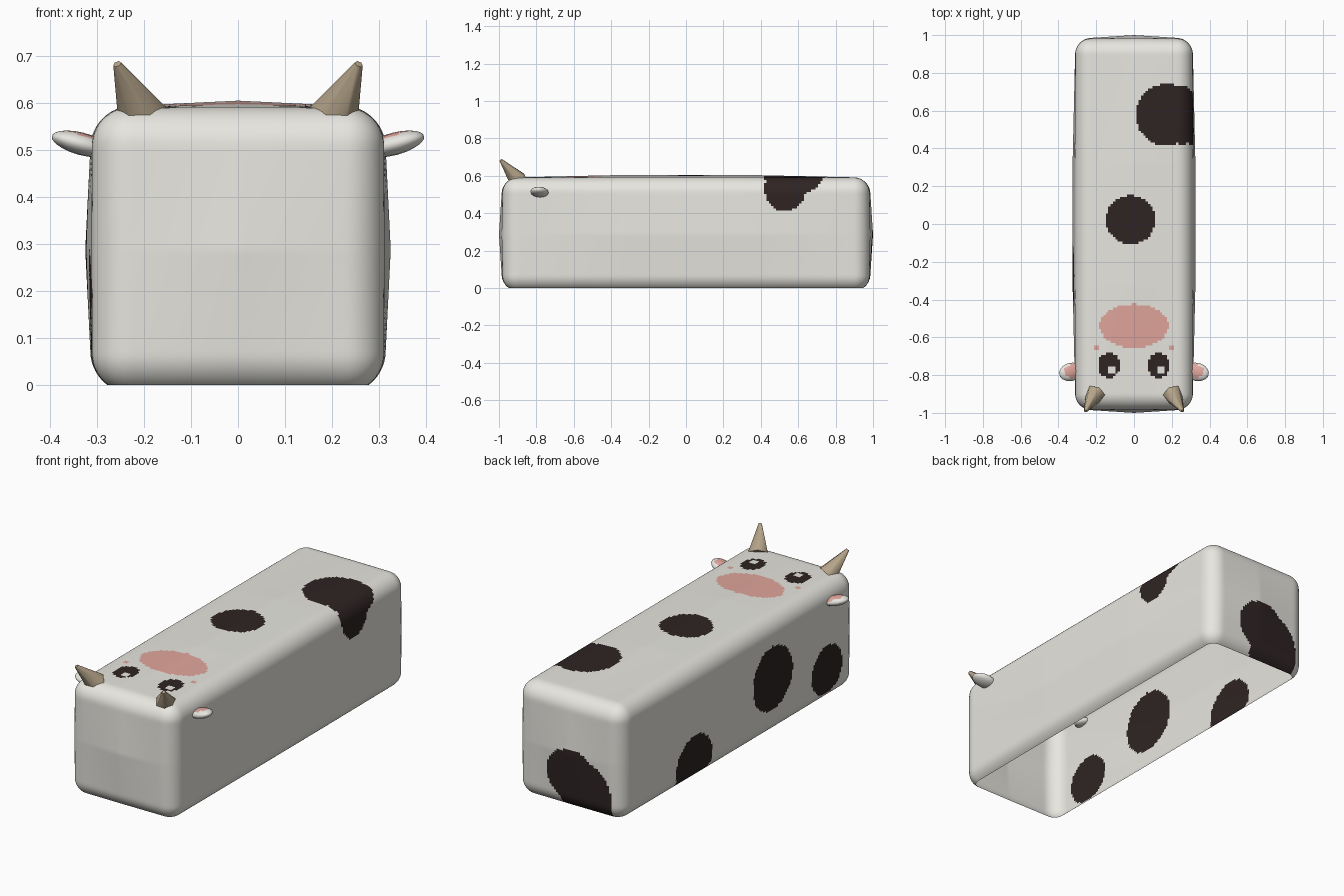
import bpy, bmesh, math
from mathutils import Vector, Matrix

if "Cube" in bpy.data.objects:
    bpy.data.objects.remove(bpy.data.objects["Cube"])


def material(name, rgb):
    m = bpy.data.materials.new(name)
    m.diffuse_color = (*rgb, 1)
    m.use_nodes = True
    m.node_tree.nodes["Principled BSDF"].inputs["Base Color"].default_value = m.diffuse_color
    return m


WHITE = material("warm white", (0.80, 0.79, 0.74))
DARK = material("dark brown", (0.028, 0.017, 0.017))
PINK = material("soft pink", (0.75, 0.38, 0.33))
HORN = material("horn tan", (0.46, 0.37, 0.25))


def finish(bm, name, mats, angle=None):
    me = bpy.data.meshes.new(name)
    for f in bm.faces:
        f.smooth = True
    bm.to_mesh(me)
    bm.free()
    ob = bpy.data.objects.new(name, me)
    bpy.context.collection.objects.link(ob)
    for m in mats:
        me.materials.append(m)
    if angle:
        bpy.context.view_layer.objects.active = ob
        ob.select_set(True)
        bpy.ops.object.shade_smooth_by_angle(angle=angle)
        ob.select_set(False)
    return ob


def inside(u, v, cu, cv, ru, rv):
    return ((u - cu) / ru) ** 2 + ((v - cv) / rv) ** 2 < 1


# Body shell: rounded box with slightly bulging sides, open underneath
HALF = Vector((0.31, 0.98, 0.302))
MID_Z, RADIUS, CELL = 0.288, 0.08, 0.0125


def shape(p):
    core = Vector([max(-(h - RADIUS), min(h - RADIUS, c)) for c, h in zip(p, HALF)])
    q = core + (p - core).normalized() * RADIUS
    out = q.copy()
    w = [1 - min(1, abs(c) / h) for c, h in zip(q, HALF)]
    w[1] = min(1, 1.5 * w[1])
    out.x += 0.015 * q.x / HALF.x * w[1] * w[2]
    out.y += 0.02 * q.y / HALF.y * w[0] * w[2]
    out.z += 0.015 * q.z / HALF.z * w[0] * w[1]
    out.z += MID_Z
    return out


bm = bmesh.new()
for axis in range(3):
    a, b = (axis + 1) % 3, (axis + 2) % 3
    na, nb = (round(2 * HALF[i] / CELL) for i in (a, b))
    for side in (-1, 1):
        rows = []
        for i in range(na + 1):
            row = []
            for j in range(nb + 1):
                p = Vector()
                p[axis] = side * HALF[axis]
                p[a] = HALF[a] * (2 * i / na - 1)
                p[b] = HALF[b] * (2 * j / nb - 1)
                row.append(bm.verts.new(shape(p)))
            rows.append(row)
        for i in range(na):
            for j in range(nb):
                bm.faces.new((rows[i][j], rows[i + 1][j], rows[i + 1][j + 1], rows[i][j + 1]))
bmesh.ops.remove_doubles(bm, verts=bm.verts, dist=0.0002)
bmesh.ops.recalc_face_normals(bm, faces=bm.faces)
bmesh.ops.bisect_plane(bm, geom=bm.verts[:] + bm.edges[:] + bm.faces[:],
                       plane_co=(0, 0, 0), plane_no=(0, 0, 1), clear_inner=True)


# Painted face and hide patches, chosen by face position and direction
def paint(c, n):
    x, y, z = c
    if n.z > 0.5:
        ax = 0.13 if x > 0 else -0.132
        if abs(x - ax - 0.014) < 0.02 and abs(y + 0.772) < 0.018:
            return 0                                    # eye glint
        if inside(x, y, ax, -0.748, 0.059, 0.066):
            return 1                                    # eye
        if inside(x, y, 0, -0.54, 0.182, 0.116):
            return 2                                    # muzzle
        if abs(abs(x) - 0.197) < 0.012 and abs(y + 0.65) < 0.013:
            return 2                                    # cheek dot
        if inside(x, y, -0.018, 0.022, 0.13, 0.13) or inside(x, y, 0.17, 0.578, 0.16, 0.163):
            return 1
    if x > 0.24 and (inside(y, z, 0.53, 0.53, 0.11, 0.12)
                     or inside(y, z, 0.575, 0.60, 0.155, 0.10)):
        return 1
    if n.x < -0.5 and any(inside(y, z, cy, cz, r, r) for cy, cz, r in
                          ((-0.735, 0.157, 0.13), (-0.27, 0.29, 0.168), (0.38, 0.088, 0.15))):
        return 1
    if n.y > 0.5 and (inside(x, z, -0.02, 0.175, 0.147, 0.14)
                      or inside(x, z, -0.10, 0.07, 0.15, 0.20)):
        return 1
    return 0


bm.normal_update()
for f in bm.faces:
    f.material_index = paint(f.calc_center_median(), f.normal)
finish(bm, "body_shell", (WHITE, DARK, PINK))

for side, word in ((1, "right"), (-1, "left")):
    # Horns: six-sided cones leaning forward and outward
    base = Vector((side * 0.204, -0.898, 0.573))
    tip = Vector((side * 0.257, -0.99, 0.683))
    axis = tip - base
    bm = bmesh.new()
    bmesh.ops.create_cone(bm, cap_ends=True, segments=6, radius1=0.054, radius2=0.009,
                          depth=axis.length,
                          matrix=Matrix.Translation((base + tip) / 2)
                          @ axis.to_track_quat('Z', 'Y').to_matrix().to_4x4())
    finish(bm, word + "_horn", (HORN,), math.radians(62))

    # Ears: flattened ellipsoids tilted upward, pink on top
    bm = bmesh.new()
    bmesh.ops.create_uvsphere(bm, u_segments=16, v_segments=10, radius=1,
                              matrix=Matrix.Rotation(math.pi / 2, 4, 'Y'))
    for f in bm.faces:
        c = f.calc_center_median()
        f.material_index = int(c.z > 0 and inside(c.x, c.y, -0.1 * side, 0.1, 0.72, 0.72))
    tilt = (Matrix.Translation((side * 0.333, -0.783, 0.513))
            @ Matrix.Rotation(-side * math.radians(15), 4, 'Y')
            @ Matrix.Rotation(-side * math.radians(12), 4, 'Z')
            @ Matrix.Diagonal((0.066, 0.048, 0.024, 1)))
    bmesh.ops.transform(bm, matrix=tilt, verts=bm.verts)
    finish(bm, word + "_ear", (WHITE, PINK))
